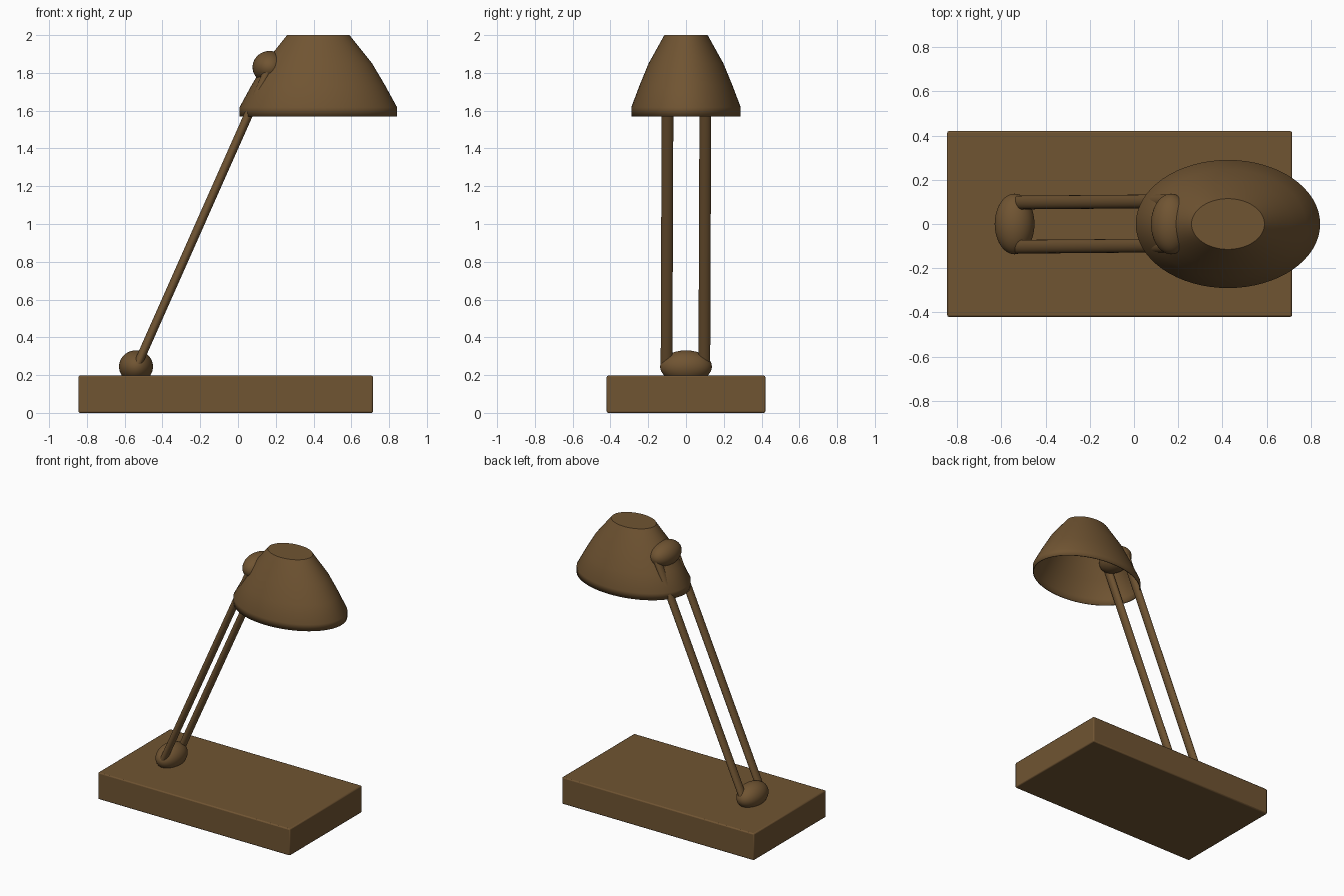
import bpy
import bmesh
from math import cos, sin, pi
from mathutils import Vector, Matrix

cube = bpy.data.objects.get("Cube")
if cube:
    bpy.data.objects.remove(cube, do_unlink=True)

BROWN = (0.162, 0.089, 0.032, 1)
brown = bpy.data.materials.new("warm_brown")
brown.use_nodes = True
brown.diffuse_color = BROWN
brown.node_tree.nodes["Principled BSDF"].inputs["Base Color"].default_value = BROWN


def add_part(name, bm, angle=0.6):
    """Turn a bmesh into a named brown object with sharp creases kept."""
    bmesh.ops.recalc_face_normals(bm, faces=bm.faces)
    mesh = bpy.data.meshes.new(name)
    bm.to_mesh(mesh)
    bm.free()
    mesh.materials.append(brown)
    obj = bpy.data.objects.new(name, mesh)
    bpy.context.collection.objects.link(obj)
    bpy.ops.object.select_all(action="DESELECT")
    obj.select_set(True)
    bpy.context.view_layer.objects.active = obj
    bpy.ops.object.shade_smooth_by_angle(angle=angle)
    return obj


def joint(name, centre):
    """Ball hinge, stretched across the two rods."""
    bm = bmesh.new()
    size = Matrix.Diagonal((0.09, 0.137, 0.086, 1))
    bmesh.ops.create_uvsphere(bm, u_segments=48, v_segments=24, radius=1,
                              matrix=Matrix.Translation(centre) @ size)
    add_part(name, bm)


def rod(name, start, end):
    """Straight rod with a slightly flattened section."""
    axis = end - start
    turn = axis.to_track_quat("Z", "Y").to_matrix().to_4x4()
    # section width across the model is kept along y
    side = Vector((0, 1, 0))
    w = axis.normalized()
    u = side.cross(w).normalized()
    v = w.cross(u)
    turn = Matrix((u, v, w)).transposed().to_4x4()
    bm = bmesh.new()
    bmesh.ops.create_cone(bm, cap_ends=True, segments=32, radius1=1, radius2=1,
                          depth=axis.length,
                          matrix=Matrix.Translation((start + end) / 2) @ turn
                          @ Matrix.Diagonal((0.023, 0.031, 1, 1)))
    add_part(name, bm)


# Base slab with softened edges
bm = bmesh.new()
bmesh.ops.create_cube(bm, size=1, matrix=Matrix.Translation((-0.065, 0, 0.0985))
                      @ Matrix.Diagonal((1.56, 0.84, 0.197, 1)))
base = add_part("base", bm)
soft = base.modifiers.new("soft_edges", "BEVEL")
soft.width = 0.008
soft.segments = 2

# Hinges and the pair of rods between them
low = Vector((-0.54, 0, 0.245))
high = Vector((0.167, 0, 1.83))
joint("lower_joint", low)
joint("upper_joint", high)
for name, y in (("left_rod", 0.1), ("right_rod", -0.1)):
    rod(name, low + Vector((0.01, y - 0.003, 0.015)), high + Vector((0, y + 0.003, 0)))

# Oval shade: open below, flat cap on top
PROFILE = [(0.417, 1.57), (0.417, 1.618), (0.353, 1.735), (0.285, 1.85), (0.165, 2.0)]
SIDES = 64
bm = bmesh.new()
rings = []
for radius, z in PROFILE:
    rings.append([bm.verts.new((0.425 + radius * cos(2 * pi * i / SIDES),
                                radius * 0.695 * sin(2 * pi * i / SIDES), z))
                  for i in range(SIDES)])
for a, b in zip(rings, rings[1:]):
    for i in range(SIDES):
        j = (i + 1) % SIDES
        bm.faces.new((a[i], a[j], b[j], b[i]))
bm.faces.new(rings[-1])
shade = add_part("lamp_shade", bm)
wall = shade.modifiers.new("wall", "SOLIDIFY")
wall.thickness = 0.006
wall.offset = -1
